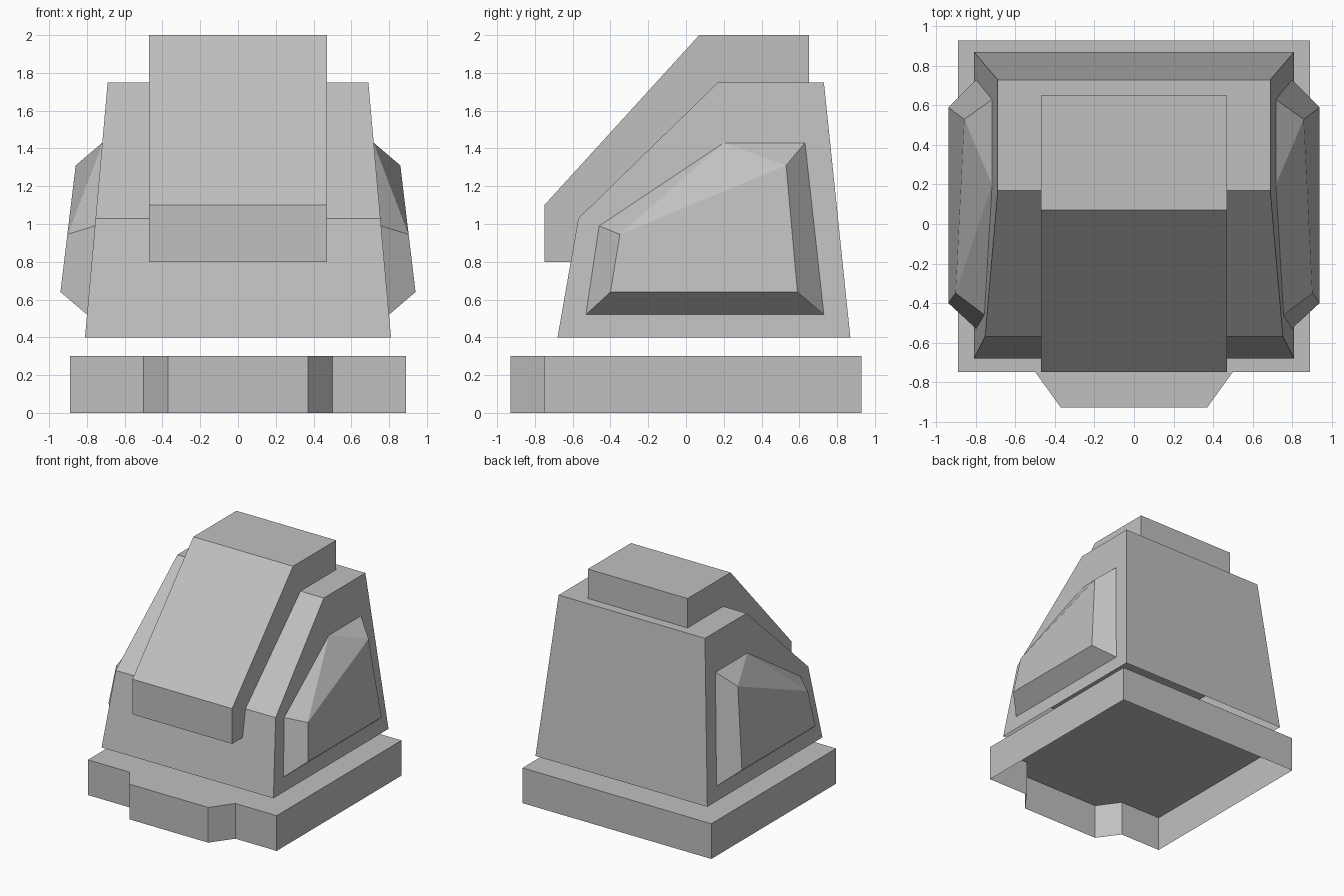
import bpy

cube = bpy.data.objects.get("Cube")
if cube:
    bpy.data.objects.remove(cube, do_unlink=True)

grey = bpy.data.materials.new("plain_grey")
grey.use_nodes = True
COLOUR = (0.53, 0.53, 0.53, 1)
grey.diffuse_color = COLOUR
grey.node_tree.nodes["Principled BSDF"].inputs["Base Color"].default_value = COLOUR


def build(name, verts, faces):
    mesh = bpy.data.meshes.new(name)
    mesh.from_pydata(verts, [], faces)
    mesh.materials.append(grey)
    obj = bpy.data.objects.new(name, mesh)
    bpy.context.collection.objects.link(obj)
    return obj


def bridge(n, open_edges=()):
    """Quads joining two rings of n points, skipping any open edges."""
    return [(i, (i + 1) % n, (i + 1) % n + n, i + n)
            for i in range(n) if i not in open_edges]


def body_half_width(z):
    return 0.81 - 0.12 * (z - 0.4) / 1.35


# Base: stepped plinth with a front tab, open underneath
outline = [(0.89, -0.75), (0.89, 0.93), (-0.89, 0.93), (-0.89, -0.75),
           (-0.5, -0.75), (-0.37, -0.93), (0.37, -0.93), (0.5, -0.75)]
n = len(outline)
build("base", [(x, y, z) for z in (0, 0.3) for x, y in outline],
      bridge(n) + [tuple(range(n, 2 * n))])


# Prisms from a side profile (y, z), listed anticlockwise seen from +x
def side_prism(name, profile, half_width, open_edges=()):
    n = len(profile)
    verts = [(s * half_width(z), y, z) for s in (1, -1) for y, z in profile]
    faces = [tuple(range(n)), tuple(reversed(range(n, 2 * n)))]
    faces += [tuple(reversed(f)) for f in bridge(n, open_edges)]
    return build(name, verts, faces)


# Body: tapered shell with a sloped front, open underneath
side_prism("body", [(-0.68, 0.4), (0.87, 0.4), (0.73, 1.75),
                    (0.17, 1.75), (-0.57, 1.03)], body_half_width, {0})

# Hood: straight block running down the sloped front
side_prism("hood", [(-0.75, 0.8), (0.65, 0.8), (0.65, 2.0),
                    (0.07, 2.0), (-0.75, 1.1)], lambda z: 0.47)

# Side pods: bevelled panels, five-sided at the body and four-sided outside
inner = [(-0.53, 0.52), (0.73, 0.52), (0.63, 1.43), (0.2, 1.43), (-0.46, 0.99)]
outer = [(-0.4, 0.64), (0.59, 0.64), (0.53, 1.31), (-0.35, 0.945)]
pod_faces = [(5, 6, 7, 8), (0, 1, 6, 5), (1, 2, 7, 6), (2, 3, 7),
             (3, 8, 7), (3, 4, 8), (4, 0, 5, 8)]
for side, s in (("left", 1), ("right", -1)):
    verts = [(s * body_half_width(z), y, z) for y, z in inner]
    verts += [(s * (0.94 - 0.12 * (z - 0.64)), y, z) for y, z in outer]
    faces = [f if s > 0 else f[::-1] for f in pod_faces]
    build(side + "_side_pod", verts, faces)
